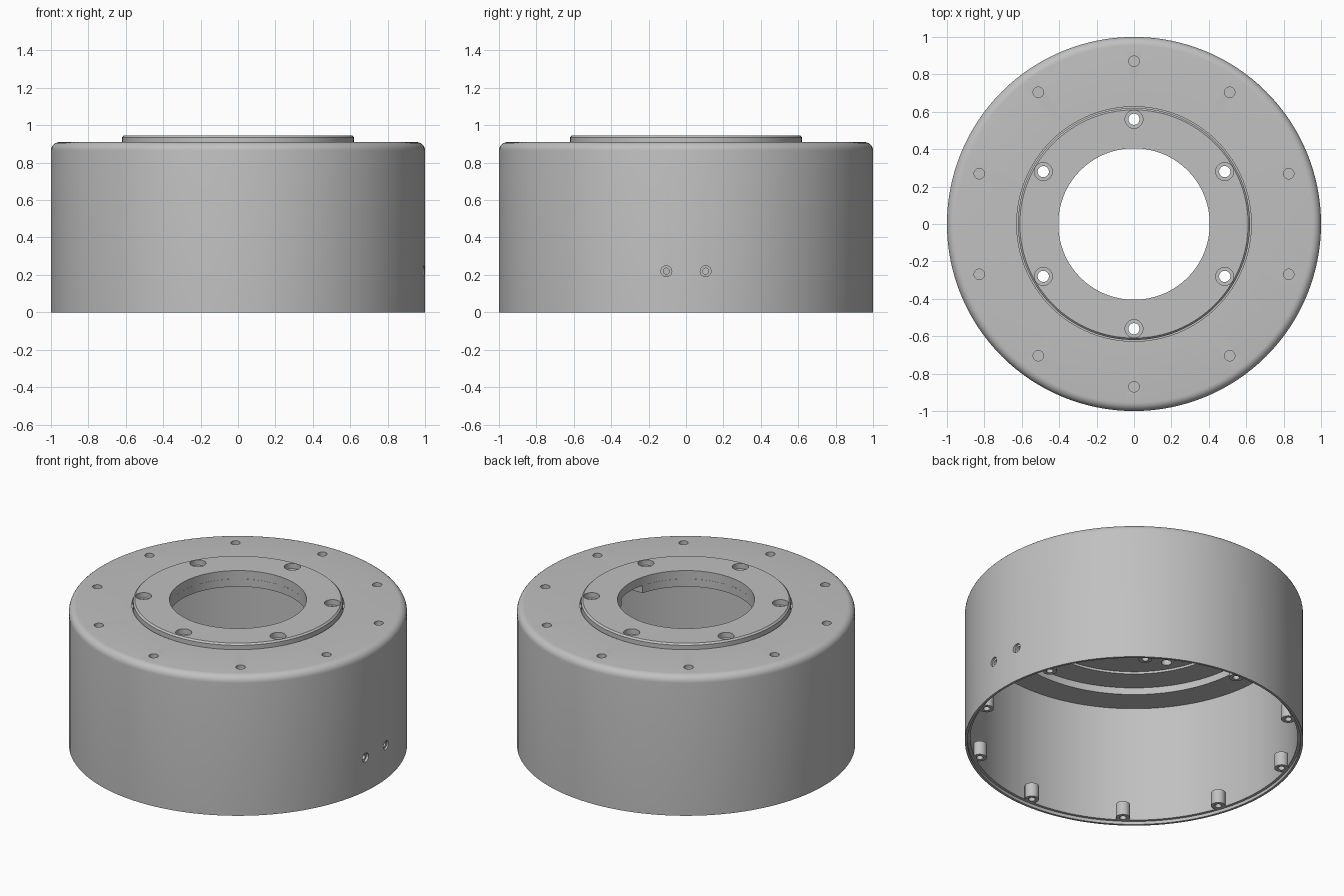
import bpy, math
from math import sin, cos, radians

if "Cube" in bpy.data.objects:
    bpy.data.objects.remove(bpy.data.objects["Cube"], do_unlink=True)

SEGMENTS = 128
metal = bpy.data.materials.new("plain grey")
metal.use_nodes = True
GREY = (0.53, 0.53, 0.53, 1)
metal.diffuse_color = GREY
metal.node_tree.nodes["Principled BSDF"].inputs["Base Color"].default_value = GREY


def lathe(name, profile):
    """Spin a closed (radius, height) profile around z."""
    n = len(profile)
    verts = [(r * cos(a), r * sin(a), z)
             for a in (2 * math.pi * i / SEGMENTS for i in range(SEGMENTS))
             for r, z in profile]
    faces = []
    for i in range(SEGMENTS):
        j = (i + 1) % SEGMENTS
        for k in range(n):
            m = (k + 1) % n
            faces.append((i * n + k, j * n + k, j * n + m, i * n + m))
    mesh = bpy.data.meshes.new(name)
    mesh.from_pydata(verts, [], faces)
    obj = bpy.data.objects.new(name, mesh)
    bpy.context.collection.objects.link(obj)
    mesh.materials.append(metal)
    return obj


def rod(name, r, start, length, axis="z", sides=32):
    """Cylinder from a start point along +z or +x."""
    x, y, z = start
    mid = (x, y, z + length / 2) if axis == "z" else (x + length / 2, y, z)
    rot = (0, 0, 0) if axis == "z" else (0, math.pi / 2, 0)
    bpy.ops.mesh.primitive_cylinder_add(vertices=sides, radius=r, depth=length,
                                        location=mid, rotation=rot)
    obj = bpy.context.object
    obj.name = name
    obj.data.materials.append(metal)
    return obj


def ring(count, r, first):
    """Points spaced evenly on a circle."""
    for i in range(count):
        a = radians(first + 360 * i / count)
        yield r * cos(a), r * sin(a)


def cut(target, cutters):
    """Subtract the cutters one after another, then remove them."""
    bpy.context.view_layer.objects.active = target
    for c in cutters:
        c.hide_render = True
        mod = target.modifiers.new("cut", "BOOLEAN")
        mod.operation = "DIFFERENCE"
        mod.solver = "EXACT"
        mod.object = c
        bpy.ops.object.modifier_apply(modifier=mod.name)
        bpy.data.objects.remove(c, do_unlink=True)


def smooth(obj):
    bpy.ops.object.select_all(action="DESELECT")
    obj.select_set(True)
    bpy.context.view_layer.objects.active = obj
    bpy.ops.object.shade_smooth_by_angle(angle=radians(30))


# Housing: open-bottomed cup with rounded shoulder, rebated rim and stepped ceiling
fillet = [(0.955 + 0.045 * cos(radians(a)), 0.865 + 0.045 * sin(radians(a)))
          for a in range(0, 91, 15)]
housing = lathe("housing", [(1.0, 0.0)] + fillet + [
    (0.627, 0.91), (0.627, 0.89), (0.405, 0.89), (0.405, 0.84),
    (0.635, 0.84), (0.635, 0.825), (0.80, 0.825), (0.80, 0.78),
    (0.968, 0.78), (0.968, 0.02), (0.985, 0.02), (0.985, 0.0)])

# Cover ring: raised disc seated in the housing top
cover = lathe("cover_ring", [
    (0.405, 0.8905), (0.62, 0.8905), (0.62, 0.935), (0.61, 0.945), (0.405, 0.945)])

# Ten blind holes around the top
cutters = [rod("cutter", 0.028, (x, y, 0.85), 0.1) for x, y in ring(10, 0.87, 18)]
# Six screw holes through cover and housing, counterbored in the cover
cutters += [rod("cutter", 0.03, (x, y, 0.7), 0.3) for x, y in ring(6, 0.56, 30)]
# Two stepped holes through the left wall
for y in (-0.105, 0.105):
    cutters.append(rod("cutter", 0.016, (0.9, y, 0.22), 0.2, "x"))
    cutters.append(rod("cutter", 0.029, (0.98, y, 0.22), 0.1, "x"))
# Slot in the inner lip below the cover
bpy.ops.mesh.primitive_cube_add(size=1, location=(0.42, 0, 0.84))
slot = bpy.context.object
slot.scale = (0.18, 0.22, 0.14)
cutters.append(slot)
cut(housing, cutters)

bores = []
for x, y in ring(6, 0.56, 30):
    bores.append(rod("cutter", 0.03, (x, y, 0.8), 0.3))
    bores.append(rod("cutter", 0.048, (x, y, 0.91), 0.1))
cut(cover, bores)

# Screw bosses inside the bottom rim
bosses = []
for i, (x, y) in enumerate(ring(10, 0.94, 18)):
    boss = rod(f"screw_boss_{i + 1}", 0.042, (x, y, 0.018), 0.09)
    cut(boss, [rod("cutter", 0.02, (x, y, 0.0), 0.08, sides=20)])
    bosses.append(boss)

for obj in [housing, cover] + bosses:
    smooth(obj)
